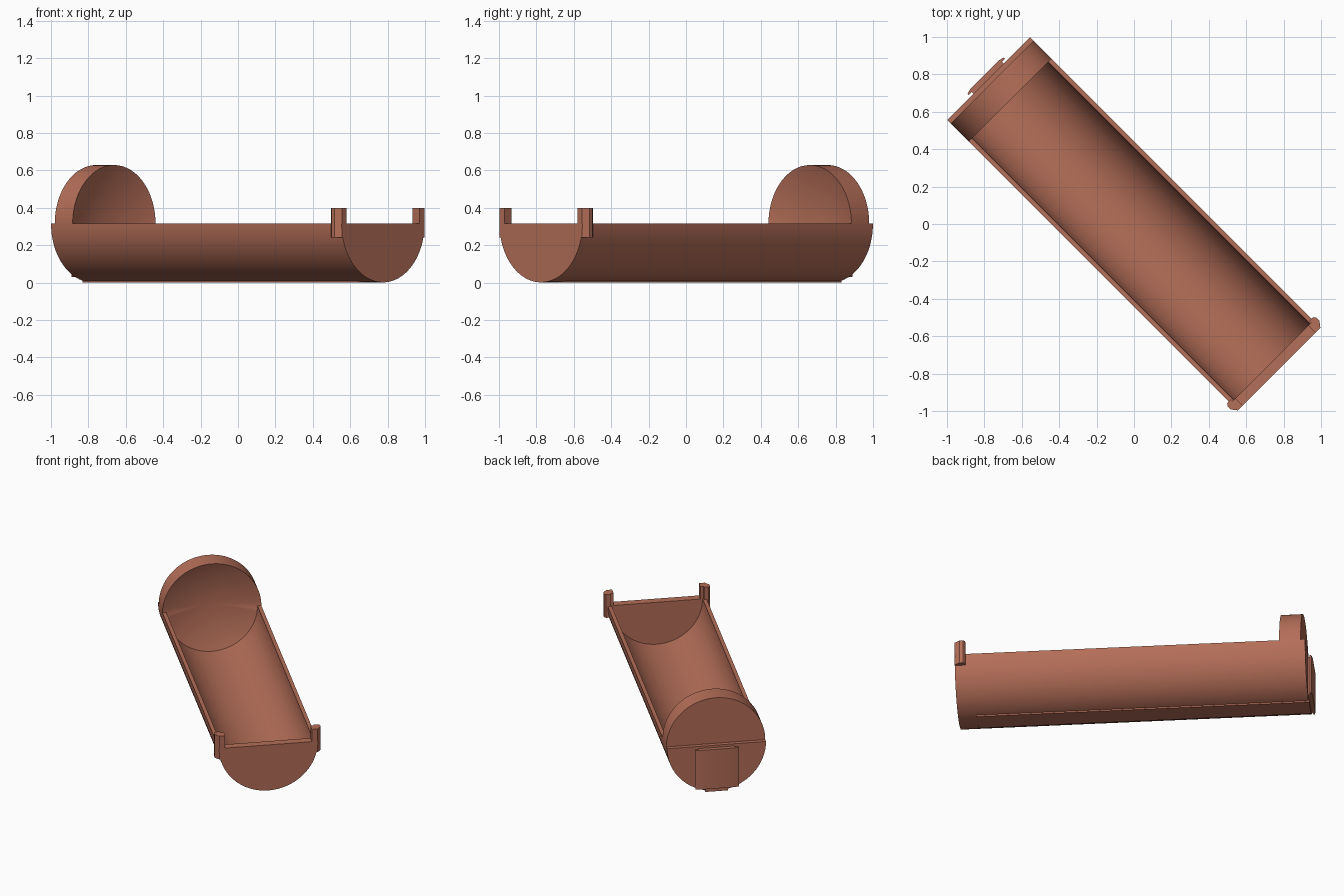
import bpy, bmesh, math
from mathutils import Matrix

if "Cube" in bpy.data.objects:
    bpy.data.objects.remove(bpy.data.objects["Cube"])

R, R_IN, ZC = 0.3135, 0.289, 0.315      # outer radius, inner radius, axis height
BACK, FRONT = -1.1, 1.097               # ends along the tube axis
TURN = Matrix.Rotation(math.radians(-45), 4, 'Z')

clay = bpy.data.materials.new("terracotta")
clay.diffuse_color = (0.456, 0.156, 0.098, 1)
clay.use_nodes = True
clay.node_tree.nodes["Principled BSDF"].inputs["Base Color"].default_value = clay.diffuse_color


def finish(name, bm):
    """Turn a mesh laid out along x into the diagonal pose and shade it."""
    bmesh.ops.recalc_face_normals(bm, faces=bm.faces)
    bm.transform(TURN)
    mesh = bpy.data.meshes.new(name)
    bm.to_mesh(mesh)
    bm.free()
    mesh.materials.append(clay)
    obj = bpy.data.objects.new(name, mesh)
    bpy.context.collection.objects.link(obj)
    bpy.ops.object.select_all(action='DESELECT')
    obj.select_set(True)
    bpy.context.view_layer.objects.active = obj
    bpy.ops.object.shade_smooth_by_angle(angle=math.radians(25))
    return obj


def loft(name, a, b):
    """Solid between two matching 3D outlines."""
    bm = bmesh.new()
    va, vb = [bm.verts.new(p) for p in a], [bm.verts.new(p) for p in b]
    n = len(a)
    for i in range(n):
        j = (i + 1) % n
        bm.faces.new((va[i], va[j], vb[j], vb[i]))
    bm.faces.new(va)
    bm.faces.new(vb)
    return finish(name, bm)


def along(name, outline, x0, x1):
    """Extrude a (y, z) outline along the tube."""
    return loft(name, [(x0, y, z) for y, z in outline], [(x1, y, z) for y, z in outline])


def upright(name, outline, z0, z1):
    """Extrude an (x, y) outline upwards."""
    return loft(name, [(x, y, z0) for x, y in outline], [(x, y, z1) for x, y in outline])


def lower_arc(r, n=48):
    return [(r * math.cos(math.pi + math.pi * i / n),
             ZC + r * math.sin(math.pi + math.pi * i / n)) for i in range(n + 1)]


# Half-round trough and its end walls
along("trough", lower_arc(R) + lower_arc(R_IN)[::-1], BACK, FRONT)
along("front_wall", lower_arc(R - 0.0005), 1.043, FRONT)
along("back_wall", lower_arc(R - 0.0005), BACK, -1.07)

# Round back cap with a conical hollow facing the trough
bm = bmesh.new()
N = 96
rings = []
for x in (-1.072, -0.937):
    ring = []
    for i in range(N):
        t = 2 * math.pi * i / N
        r = R if i <= N // 2 else R_IN + 0.002
        ring.append(bm.verts.new((x, r * math.cos(t), ZC + r * math.sin(t))))
    rings.append(ring)
apex = bm.verts.new((-1.04, 0, ZC))
for i in range(N):
    j = (i + 1) % N
    bm.faces.new((rings[0][i], rings[0][j], rings[1][j], rings[1][i]))
    bm.faces.new((rings[1][i], rings[1][j], apex))
bm.faces.new(rings[0])
finish("back_cap", bm)

# Flat foot under the trough
along("foot_strip", [(-0.072, 0), (0.072, 0), (0.072, 0.02), (-0.072, 0.02)], -1.105, 0.98)

# Clips on the front corners, beveled on the outside
for side, label in ((-1, "left"), (1, "right")):
    plan = [(1.03, 0.296), (1.03, 0.325), (1.042, 0.336), (1.066, 0.336),
            (1.097, 0.312), (1.097, 0.296)]
    upright("clip_" + label, [(x, side * y) for x, y in plan], 0.24, 0.40)
    tab = [(1.043, 0.275), (1.043, 0.297), (1.097, 0.297), (1.097, 0.275)]
    upright("clip_tab_" + label, [(x, side * y) for x, y in tab], 0.31, 0.40)

# T-shaped mounting rail on the back wall
upright("rail_neck", [(-1.095, -0.115), (-1.095, 0.115), (-1.114, 0.115), (-1.114, -0.115)],
        0.03, 0.30)
upright("rail_flange", [(-1.113, -0.137), (-1.113, 0.137), (-1.122, 0.137),
                        (-1.129, 0.108), (-1.129, -0.108), (-1.122, -0.137)], 0.03, 0.30)
